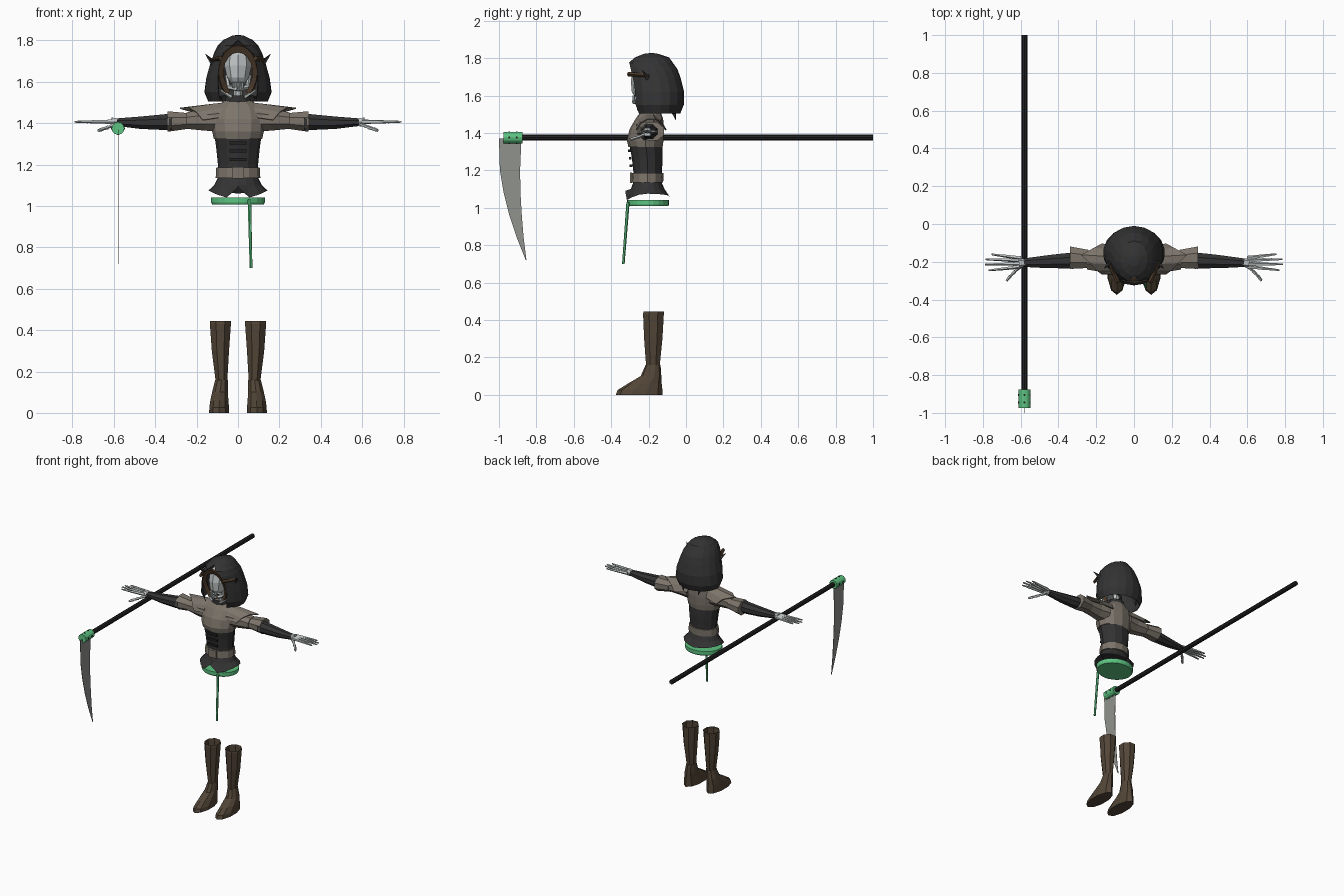
import bpy, bmesh, math
from mathutils import Vector

if "Cube" in bpy.data.objects:
    bpy.data.objects.remove(bpy.data.objects["Cube"])


def material(name, rgb):
    m = bpy.data.materials.new(name)
    m.diffuse_color = (*rgb, 1)
    m.use_nodes = True
    m.node_tree.nodes["Principled BSDF"].inputs["Base Color"].default_value = m.diffuse_color
    return m


DARK = material("charcoal cloth", (0.033, 0.033, 0.034))
BLACK = material("black staff", (0.016, 0.016, 0.017))
TAUPE = material("taupe leather", (0.20, 0.175, 0.145))
BROWN = material("boot brown", (0.085, 0.06, 0.038))
HAIR = material("hair brown", (0.075, 0.045, 0.025))
GREEN = material("green", (0.11, 0.55, 0.22))
BONE = material("bone", (0.52, 0.55, 0.55))
STEEL = material("blade grey", (0.28, 0.29, 0.27))


def finish(name, bm, mat, thick=0):
    bmesh.ops.remove_doubles(bm, verts=bm.verts, dist=0.0002)
    bmesh.ops.recalc_face_normals(bm, faces=bm.faces)
    me = bpy.data.meshes.new(name)
    bm.to_mesh(me)
    bm.free()
    me.materials.append(mat)
    ob = bpy.data.objects.new(name, me)
    bpy.context.collection.objects.link(ob)
    if thick:
        mod = ob.modifiers.new("thickness", "SOLIDIFY")
        mod.thickness = thick
    return ob


def add_loft(bm, rings, closed=True, caps=(True, True)):
    rows = [[bm.verts.new(p) for p in r] for r in rings]
    n = len(rows[0])
    for a, b in zip(rows, rows[1:]):
        for i in range(n if closed else n - 1):
            j = (i + 1) % n
            bm.faces.new((a[i], a[j], b[j], b[i]))
    for row, cap in zip((rows[0], rows[-1]), caps):
        if cap:
            bm.faces.new(row)


def loft(name, rings, mat, closed=True, caps=(True, True), thick=0):
    bm = bmesh.new()
    add_loft(bm, rings, closed, caps)
    return finish(name, bm, mat, thick)


def level(z, rx, yf, yb, n=12, x0=0, turn=0):
    """Horizontal oval from front y to back y."""
    c, r = (yf + yb) / 2, (yb - yf) / 2
    return [(x0 + rx * math.sin(a), c - r * math.cos(a), z)
            for a in (2 * math.pi * (i + turn) / n for i in range(n))]


def add_tube(bm, p, q, r1, r2, n=6):
    p, q = Vector(p), Vector(q)
    rot = (q - p).to_track_quat('Z', 'Y')
    ends = []
    for c, r in ((p, r1), (q, r2)):
        ends.append([c + rot @ Vector((r * math.cos(2 * math.pi * i / n),
                                       r * math.sin(2 * math.pi * i / n), 0)) for i in range(n)])
    add_loft(bm, ends)


def tube(name, p, q, r1, r2, mat, n=6):
    bm = bmesh.new()
    add_tube(bm, p, q, r1, r2, n)
    return finish(name, bm, mat)


def box(name, c, s, mat):
    x, y, z = c
    a, b, h = (v / 2 for v in s)
    return loft(name, [[(x - a, y - b, k), (x + a, y - b, k), (x + a, y + b, k), (x - a, y + b, k)]
                       for k in (z - h, z + h)], mat)


# Scythe: staff, socket with rivets, thin curved blade
SX, SZ = -0.58, 1.375
tube("staff", (SX, -0.88, SZ), (SX, 1.0, SZ), 0.016, 0.016, BLACK, 8)
tube("blade_socket", (SX, -0.975, SZ), (SX, -0.875, SZ), 0.031, 0.031, GREEN, 12)
for i, y in enumerate((-0.945, -0.905)):
    tube(f"rivet_vertical_{i}", (SX, y, SZ - .033), (SX, y, SZ + .033), 0.006, 0.006, BLACK)
    tube(f"rivet_side_{i}", (SX - .033, y, SZ), (SX + .033, y, SZ), 0.006, 0.006, BLACK)
blade = [(1.37, -1.0, -.88), (1.2, -.995, -.887), (1.08, -.975, -.885),
         (.96, -.945, -.878), (.84, -.905, -.868), (.72, -.857, -.853)]
loft("blade", [[(SX, a, z), (SX, b, z)] for z, a, b in blade], STEEL, False, (False, False), 0.002)

# Waist disc and hanging rod
loft("hip_disc", [level(1.008, .125, -.31, -.095, 24), level(1.018, .13, -.316, -.09, 24),
                  level(1.04, .13, -.316, -.09, 24)], GREEN)
tube("hanging_rod", (.055, -.31, 1.03), (.063, -.335, .70), 0.009, 0.007, GREEN)

# Skirt with uneven hem and front notch
hem = []
for x, y, z in level(0, .143, -.325, -.088, 16):
    a = abs(x) / .143
    z = 1.035 + .04 * a ** 2 if y < -.2 else 1.06 + .015 * a
    hem.append((x, y, 1.09 if abs(x) < .01 and y < -.2 else z))
loft("skirt", [level(1.135, .098, -.282, -.13, 16), level(1.10, .115, -.295, -.115, 16), hem],
     DARK, caps=(True, False))

# Corset, belt, jacket body, collar
loft("corset", [level(1.12, .096, -.28, -.13), level(1.2, .097, -.282, -.128),
                level(1.27, .104, -.29, -.125), level(1.345, .114, -.305, -.125)], DARK)
loft("belt", [level(1.135, .108, -.292, -.122), level(1.185, .105, -.29, -.12)], TAUPE)
box("buckle", (0, -.294, 1.16), (.06, .012, .055), TAUPE)
for i in range(3):
    box(f"corset_clasp_{i}", (0, -.294 - .004 * i, 1.225 + .04 * i), (.08, .014, .014), BLACK)
loft("jacket_body", [level(1.325, .117, -.308, -.125), level(1.36, .125, -.316, -.12),
                     level(1.42, .13, -.302, -.118), level(1.475, .115, -.27, -.122),
                     level(1.51, .065, -.245, -.135)], TAUPE)
loft("collar", [level(1.49, .07, -.25, -.13, 10), level(1.535, .06, -.25, -.14, 10)],
     DARK, caps=(True, False))

# Neck, skull, jaw and teeth
tube("neck_bones", (0, -.185, 1.48), (0, -.19, 1.62), .02, .022, BONE)
loft("skull", [level(1.595, .035, -.275, -.19, 10), level(1.62, .055, -.29, -.15, 10),
               level(1.68, .07, -.295, -.11, 10), level(1.73, .066, -.285, -.11, 10),
               level(1.765, .04, -.25, -.14, 10)], BONE)
bm = bmesh.new()
for s in (-1, 1):
    add_tube(bm, (s * .055, -.2, 1.63), (s * .045, -.245, 1.575), .01, .01, 5)
    add_tube(bm, (s * .045, -.245, 1.575), (0, -.28, 1.565), .012, .012, 5)
    add_tube(bm, (s * .03, -.255, 1.525), (s * .085, -.235, 1.56), .009, .005, 5)
    for k in (.008, .024):
        add_tube(bm, (s * k, -.279, 1.60), (s * k, -.279, 1.57), .006, .006, 4)
finish("jaw_and_collar_bones", bm, BONE)

# Hood: stacked arcs left open at the face
rows = []
for z, rx, yf, yb, w in [(1.505, .145, -.275, -.03, .085), (1.55, .164, -.295, -.012, .095),
                         (1.62, .155, -.305, -.01, .097), (1.69, .135, -.315, -.028, .09),
                         (1.74, .117, -.318, -.045, .07), (1.775, .098, -.31, -.07, .03),
                         (1.803, .072, -.275, -.09, 0), (1.823, .03, -.225, -.15, 0)]:
    a0 = math.asin(w / rx)
    c, r = (yf + yb) / 2, (yb - yf) / 2
    arc = [a0 + (2 * math.pi - 2 * a0) * i / 14 for i in range(15)]
    rows.append([(rx * math.sin(a), c - r * math.cos(a), z) for a in arc])
loft("hood", rows, DARK, False, (False, False), 0.004)
loft("hood_crown", [rows[-1][:-1], level(1.826, .012, -.20, -.17, 14)], DARK, caps=(False, True))

# Hair framing the face
frame = [[], []]
for i in range(15):
    t = math.radians(-145 + 290 * i / 14)
    for row, k, dy in ((frame[0], 1, 0), (frame[1], .76, .012)):
        row.append((.098 * k * math.sin(t), -.262 - .03 * math.cos(t) + dy, 1.645 + .135 * k * math.cos(t)))
loft("hair_frame", frame, HAIR, False, (False, False), 0.012)


def arm_ring(x, r_y, z0, z1, y=-.195, n=8):
    c, r = (z0 + z1) / 2, (z1 - z0) / 2
    return [(x, y + r_y * math.cos(a), c + r * math.sin(a))
            for a in (2 * math.pi * (i + .5) / n for i in range(n))]


for s, side in ((-1, "right"), (1, "left")):
    def flip(rings):
        return [[(s * x, y, z) for x, y, z in r] for r in rings]

    # Hair locks and torn hood points
    tube(f"hair_lock_{side}", (s * .085, -.31, 1.715), (s * .135, -.20, 1.705), .012, .008, HAIR, 4)
    tube(f"hood_thorn_{side}", (s * .115, -.2, 1.685), (s * .158, -.235, 1.735), .018, .001, DARK, 4)
    tube(f"hood_tail_{side}", (s * .07, -.07, 1.53), (s * .06, -.055, 1.47), .02, .001, DARK, 4)

    # Jacket sleeve, cuff, forearm wrap
    loft(f"sleeve_{side}", flip([arm_ring(.09, .07, 1.355, 1.49, -.2), arm_ring(.16, .06, 1.36, 1.475, -.2),
                                 arm_ring(.25, .055, 1.37, 1.455, -.19)]), TAUPE)
    loft(f"cuff_{side}", flip([arm_ring(.24, .052, 1.37, 1.452, -.185),
                               arm_ring(.34, .064, 1.355, 1.462, -.178)]), TAUPE)
    loft(f"forearm_{side}", flip([arm_ring(.32, .046, 1.365, 1.45), arm_ring(.37, .043, 1.365, 1.445),
                                  arm_ring(.47, .036, 1.37, 1.435, -.2),
                                  arm_ring(.585, .024, 1.385, 1.425, -.205)]), DARK)
    # Pointed shoulder flap, a folded sheet over the sleeve
    flap = [[], []]
    for a, tip in ((-75, .17), (-45, .2), (-15, .235), (15, .28), (45, .21), (75, .17)):
        t = math.radians(a)
        flap[0].append((s * .075, -.195 + .075 * math.sin(t), 1.405 + .098 * math.cos(t)))
        flap[1].append((s * tip, -.185 + .085 * math.sin(t), 1.395 + .083 * math.cos(t)))
    loft(f"shoulder_flap_{side}", flap, TAUPE, False, (False, False), 0.006)

    # Skeletal hand: hand bone then three finger bones per digit
    bm = bmesh.new()
    add_tube(bm, (s * .57, -.205, 1.405), (s * .61, -.207, 1.405), .02, .026, 6)
    for y0, y1, y2, tip in ((-.18, -.17, -.16, .755), (-.195, -.19, -.187, .785),
                            (-.21, -.212, -.214, .79), (-.225, -.235, -.245, .77)):
        pts = [(.60, y0), (.678, y1)]
        pts += [(.678 + (tip - .678) * k, y1 + (y2 - y1) * k) for k in (.45, .75, 1)]
        rad = (.0115, .009, .0075, .006)
        for (xa, ya), (xb, yb), r in zip(pts, pts[1:], rad):
            add_tube(bm, (s * xa, ya, 1.407), (s * xb, yb, 1.407), r, r * .75, 5)
    thumb = [(.595, -.22, 1.395), (.63, -.25, 1.38), (.655, -.275, 1.372), (.675, -.30, 1.365)]
    for p, q in zip(thumb, thumb[1:]):
        add_tube(bm, (s * p[0], p[1], p[2]), (s * q[0], q[1], q[2]), .01, .007, 5)
    finish(f"hand_{side}", bm, BONE)

    # Boot: open shaft, then foot with toe and sole
    shaft = [(.445, .055, -.232, -.112, .085), (.43, .055, -.234, -.114, .085),
             (.30, .045, -.228, -.122, .085), (.15, .03, -.216, -.138, .08)]
    loft(f"boot_shaft_{side}", [level(z, w, a, b, 8, s * x, .5) for z, w, a, b, x in shaft],
         BROWN, caps=(False, True))
    foot = [(.16, .032, -.216, -.136, .08), (.10, .040, -.242, -.132, .087),
            (.06, .046, -.31, -.13, .09), (.025, .05, -.366, -.126, .091), (0, .051, -.375, -.125, .091)]
    loft(f"boot_foot_{side}", [level(z, w, a, b, 10, s * x) for z, w, a, b, x in foot], BROWN)
